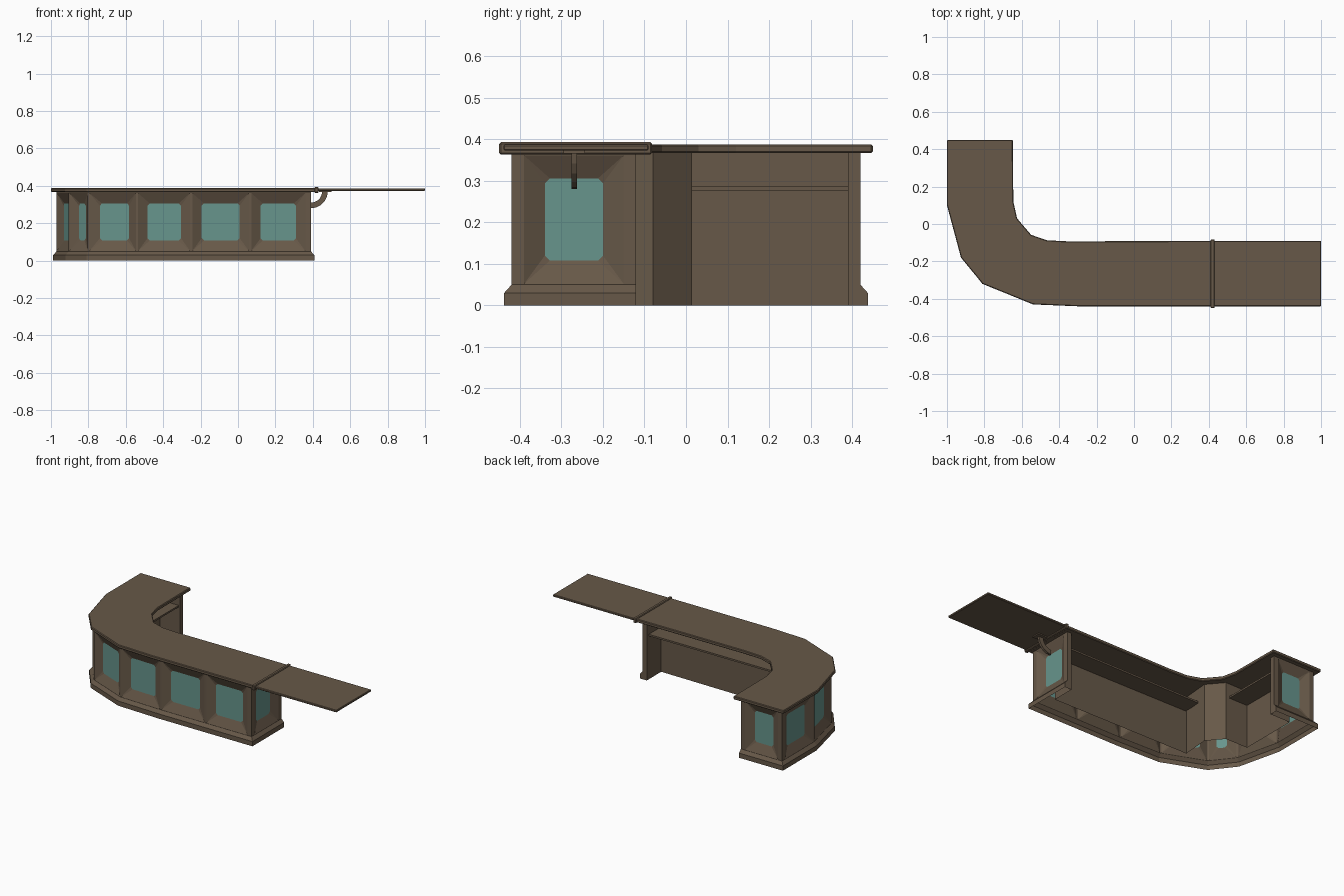
import bpy, bmesh, math
from mathutils import Vector

if "Cube" in bpy.data.objects:
    bpy.data.objects.remove(bpy.data.objects["Cube"])


def material(name, col):
    m = bpy.data.materials.new(name)
    m.diffuse_color = (*col, 1)
    m.use_nodes = True
    m.node_tree.nodes["Principled BSDF"].inputs["Base Color"].default_value = m.diffuse_color
    return m


WOOD = material("brown_wood", (0.135, 0.098, 0.065))
GLASS = material("teal_glass", (0.135, 0.300, 0.265))


def make(name, verts, faces, mat, bevel=0, solid=True):
    me = bpy.data.meshes.new(name)
    me.from_pydata([tuple(v) for v in verts], [], faces)
    me.materials.append(mat)
    if solid:
        bm = bmesh.new()
        bm.from_mesh(me)
        bmesh.ops.recalc_face_normals(bm, faces=bm.faces)
        bm.to_mesh(me)
        bm.free()
    ob = bpy.data.objects.new(name, me)
    bpy.context.collection.objects.link(ob)
    if bevel:
        b = ob.modifiers.new("edge", 'BEVEL')
        b.width, b.segments, b.limit_method = bevel, 1, 'ANGLE'
        b.angle_limit = math.radians(60)
    return ob


def prism(name, outline, z0, z1, bevel=0):
    n = len(outline)
    v = [(x, y, z) for z in (z0, z1) for x, y in outline]
    f = [(i, (i + 1) % n, n + (i + 1) % n, n + i) for i in range(n)]
    f += [tuple(range(n))[::-1], tuple(range(n, 2 * n))]
    return make(name, v, f, WOOD, bevel)


def box(name, x0, x1, y0, y1, z0, z1, bevel=0):
    return prism(name, [(x0, y0), (x1, y0), (x1, y1), (x0, y1)], z0, z1, bevel)


# curved L-shaped worktop
outer = [(-1, .45), (-1, .10), (-.925, -.18), (-.81, -.32), (-.54, -.43), (-.3, -.44), (.412, -.44)]
inner = [(.412, -.09), (-.35, -.093), (-.465, -.087), (-.55, -.058), (-.625, .03), (-.645, .12), (-.648, .45)]
prism("worktop", outer + inner, .367, .388, .004)

# hinged flap and hinge bar
box("flap", .428, 1, -.44, -.09, .373, .387, .003)
box("hinge_bar", .409, .431, -.45, -.082, .363, .393, .004)

# curved bracket under the flap
arc = [math.radians(-90 + 18 * i) for i in range(6)]
prof = [(.39 + .09 * math.cos(a), .37 + .09 * math.sin(a)) for a in arc] + [(.5, .374)]
prof += [(.45, .374)] + [(.39 + .06 * math.cos(a), .37 + .06 * math.sin(a)) for a in reversed(arc)]
n = len(prof)
make("flap_bracket", [(x, y, z) for y in (-.276, -.262) for x, z in prof],
     [(i, (i + 1) % n, n + (i + 1) % n, n + i) for i in range(n)]
     + [tuple(range(n)), tuple(range(n, 2 * n))[::-1]], WOOD)
box("bracket_plate", .432, .5, -.295, -.243, .366, .374)

# outer path of the body, outward is on the left of travel
path = [Vector(p) for p in [(.39, -.12), (.39, -.42), (.065, -.42), (-.25, -.42), (-.54, -.41),
                            (-.80, -.305), (-.905, -.17), (-.97, .10), (-.97, .42), (-.68, .42)]]


def left(d):
    return Vector((-d.y, d.x))


def offset(k, dist):
    ns = []
    if k > 0:
        ns.append(left((path[k] - path[k - 1]).normalized()))
    if k < len(path) - 1:
        ns.append(left((path[k + 1] - path[k]).normalized()))
    m = sum(ns, Vector((0, 0))).normalized()
    return path[k] + m * (dist / m.dot(ns[0]))


# plinth with sloped top
sect = [(0, 0), (.018, 0), (.018, .03), (0, .05)]
v = [(*offset(k, o), z) for k in range(len(path)) for o, z in sect]
f = [(4 * k + j, 4 * k + 4 + j, 4 * k + 5 + j, 4 * k + 1 + j) for k in range(len(path) - 1) for j in (1, 2)]
e = 4 * (len(path) - 1)
f += [(0, 1, 2, 3), (e + 3, e + 2, e + 1, e)]
make("plinth", v, f, WOOD)


def panel(i, p, q, bl, br):
    """Framed panel with a bevelled recess and a window with cut corners."""
    d = (q - p).normalized()
    nrm, L = left(d), (q - p).length
    z0, z1, bev, deep, c = .05, .367, .05, .026, .012

    def at(s, z, dep=0):
        return (*(p + d * s - nrm * dep), z)

    def rect(a, b, c0, c1):
        return [at(a, c0), at(b, c0), at(b, c1), at(a, c1)]
    v = rect(0, L, z0, z1) + rect(bl, L - br, z0 + .002, z1 - .006)
    a, b, g0, g1 = bl + bev, L - br - bev, .108, .306
    c = min(c, (b - a) / 4)
    win = [at(s, z, deep) for s, z in [(a, g0 + c), (a + c, g0), (b - c, g0), (b, g0 + c),
                                       (b, g1 - c), (b - c, g1), (a + c, g1), (a, g1 - c)]]
    f = []
    for j in range(4):
        k = (j + 1) % 4
        f.append((j, 4 + j, 4 + k, k))
        # bevel side, then corner triangle
        f.append((4 + j, 8 + 2 * j + 1, 8 + (2 * j + 2) % 8, 4 + k))
        f.append((4 + j, 8 + 2 * j, 8 + 2 * j + 1))
    make(f"panel_frame_{i}", v + win, f, WOOD, solid=False)
    make(f"window_{i}", win, [tuple(range(8))[::-1]], GLASS, solid=False)


last = len(path) - 2
for i in range(last + 1):
    post_l = .03 if i in (0, 1, last) else .006
    post_r = .03 if i in (0, last - 1, last) else .006
    panel(i, path[i], path[i + 1], post_l, post_r)

# inner wall: end posts, recessed backs and the corner column
wall = [(.39, -.12), (.36, -.12), (.36, -.265), (-.60, -.255), (-.585, -.08), (-.665, .015),
        (-.82, .015), (-.82, .39), (-.68, .39), (-.68, .42)]
n = len(wall)
make("inner_wall", [(x, y, z) for z in (0, .367) for x, y in wall],
     [(i + 1, i, n + i, n + i + 1) for i in range(n - 1)], WOOD, solid=False)

# shelves behind the counter
box("long_shelf", -.595, .36, -.262, -.14, .275, .286)
box("short_shelf", -.82, -.69, .015, .39, .275, .286)
